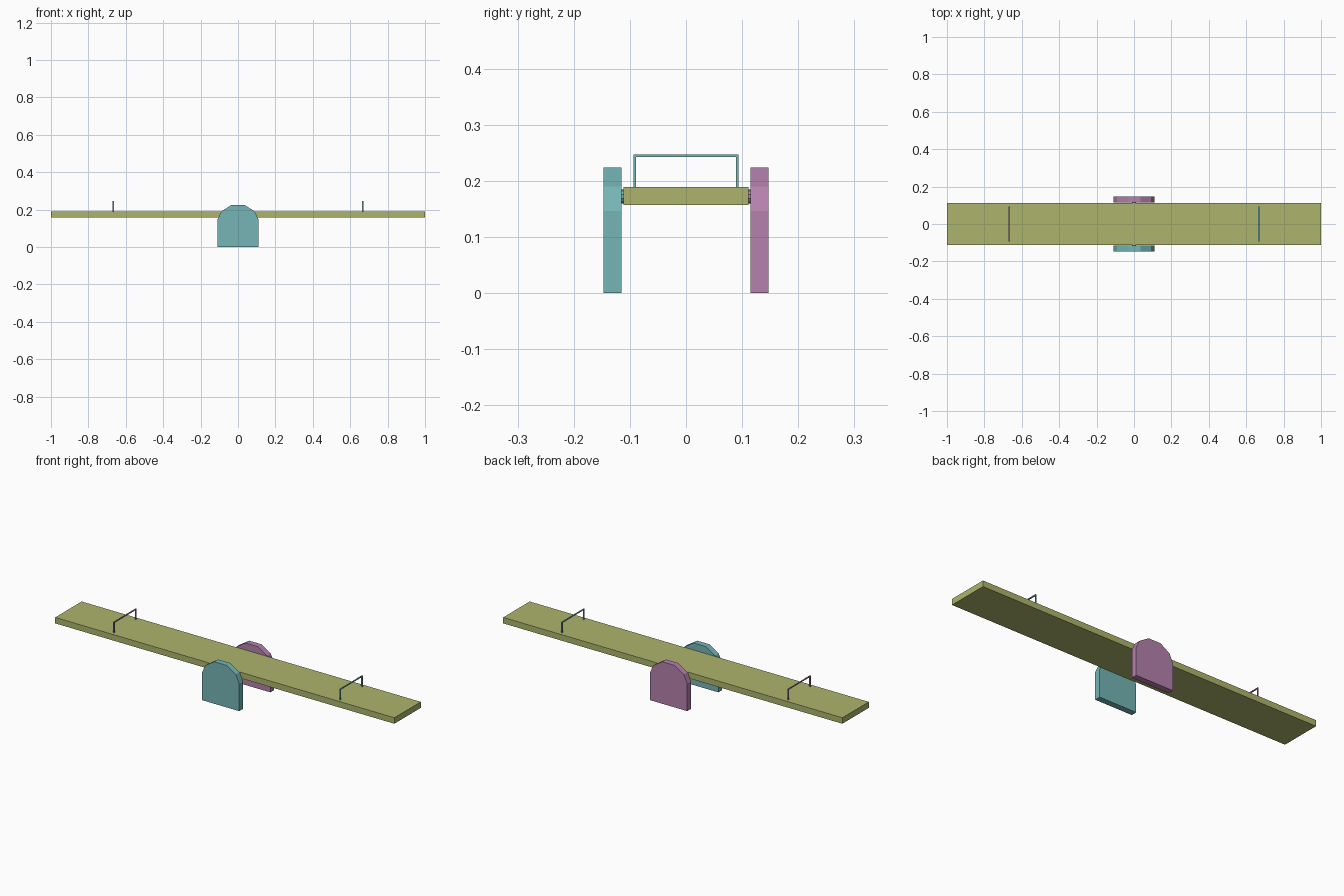
import bpy, bmesh, math
from mathutils import Matrix

if "Cube" in bpy.data.objects:
    bpy.data.objects.remove(bpy.data.objects["Cube"])


def material(name, color):
    m = bpy.data.materials.new(name)
    m.diffuse_color = (*color, 1)
    m.use_nodes = True
    m.node_tree.nodes["Principled BSDF"].inputs["Base Color"].default_value = m.diffuse_color
    return m


GREEN = material("green", (0.42, 0.46, 0.15))
TEAL = material("teal", (0.18, 0.46, 0.46))
PINK = material("pink", (0.46, 0.22, 0.42))


def finish(name, bm, mat):
    bmesh.ops.recalc_face_normals(bm, faces=bm.faces)
    me = bpy.data.meshes.new(name)
    bm.to_mesh(me)
    bm.free()
    me.materials.append(mat)
    ob = bpy.data.objects.new(name, me)
    bpy.context.collection.objects.link(ob)
    return ob


def extrude(name, points, direction, mat):
    """Close an outline of 3D points and extrude it into a solid."""
    bm = bmesh.new()
    face = bm.faces.new([bm.verts.new(p) for p in points])
    new = bmesh.ops.extrude_face_region(bm, geom=[face], use_keep_orig=True)["geom"]
    bmesh.ops.translate(bm, vec=direction,
                        verts=[v for v in new if isinstance(v, bmesh.types.BMVert)])
    return finish(name, bm, mat)


# Long plank
extrude("plank", [(-1, -0.111, 0.157), (1, -0.111, 0.157), (1, 0.111, 0.157), (-1, 0.111, 0.157)],
        (0, 0, 0.032), GREEN)

# Round-topped supports with a short pivot pin reaching into the plank
half = [(0.11, 0), (0.11, 0.146), (0.09, 0.19), (0.036, 0.224)]
outline = half + [(-x, z) for x, z in reversed(half)]
for side, label, mat in ((-1, "front", TEAL), (1, "back", PINK)):
    extrude(label + "_support", [(x, side * 0.115, z) for x, z in outline],
            (0, side * 0.032, 0), mat)
    bm = bmesh.new()
    bmesh.ops.create_cone(bm, cap_ends=True, segments=10, radius1=0.0125, radius2=0.0125, depth=0.02,
                          matrix=Matrix.Translation((0, side * 0.112, 0.172))
                          @ Matrix.Rotation(math.pi / 2, 4, 'X'))
    finish(label + "_pivot_pin", bm, mat)

# Thin square-bar handles
T, W, LOW, TOP = 0.005, 0.094, 0.186, 0.247
u_shape = [(-W, LOW), (-W, TOP), (W, TOP), (W, LOW),
           (W - T, LOW), (W - T, TOP - T), (T - W, TOP - T), (T - W, LOW)]
for side, label, mat in ((-1, "left", PINK), (1, "right", TEAL)):
    extrude(label + "_handle", [(side * 0.667 - 0.003, y, z) for y, z in u_shape],
            (0.006, 0, 0), mat)
